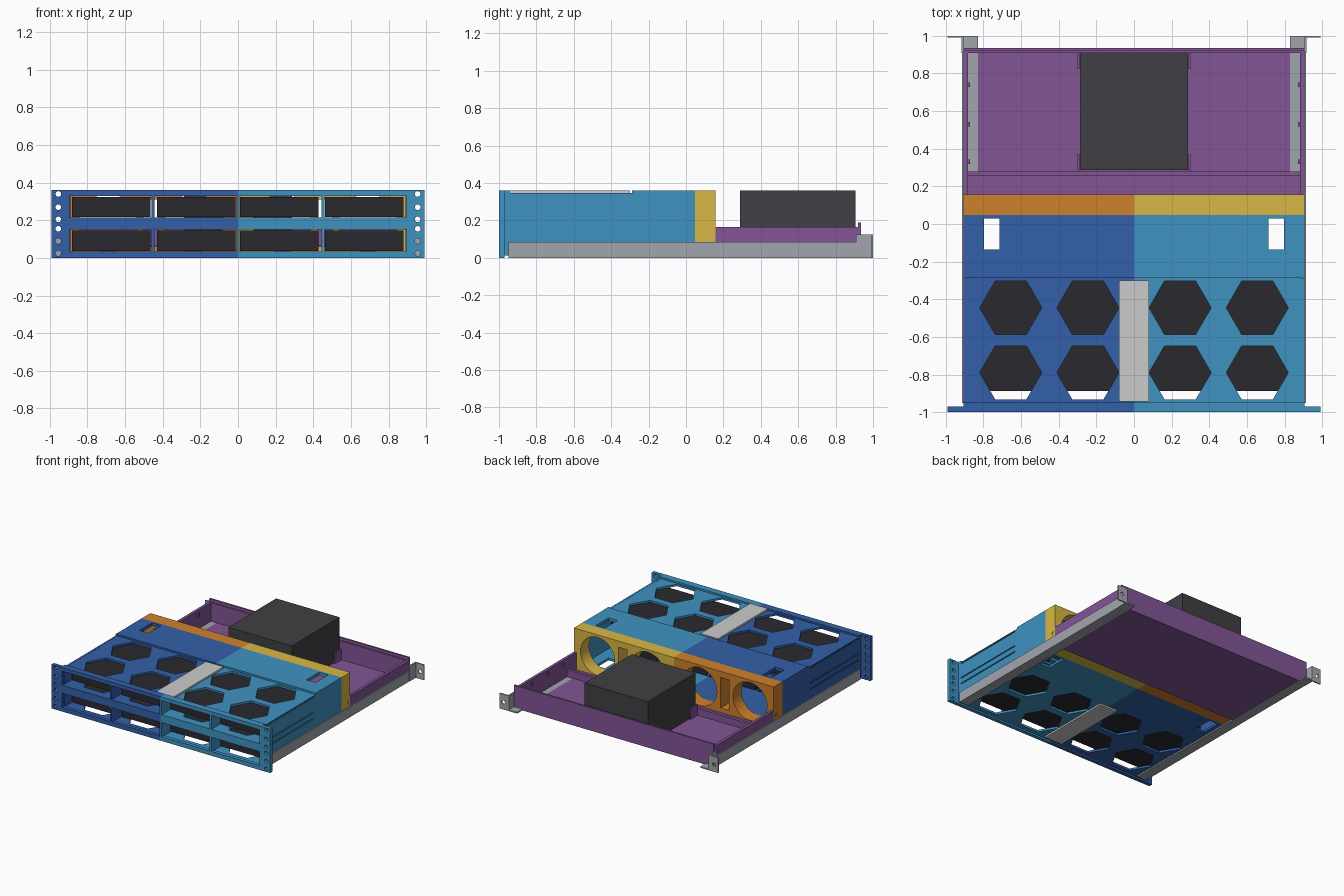
import bpy, bmesh, math
from mathutils import Matrix, Vector

if "Cube" in bpy.data.objects:
    bpy.data.objects.remove(bpy.data.objects["Cube"])


def mat(name, r, g, b):
    m = bpy.data.materials.new(name)
    m.diffuse_color = ((r / 255) ** 2.2, (g / 255) ** 2.2, (b / 255) ** 2.2, 1)
    m.use_nodes = True
    m.node_tree.nodes["Principled BSDF"].inputs["Base Color"].default_value = m.diffuse_color
    return m


NAVY, BLUE = mat("navy", 54, 96, 168), mat("blue", 65, 145, 192)
ORANGE, YELLOW = mat("orange", 206, 128, 48), mat("yellow", 216, 182, 70)
PURPLE, BLACK = mat("purple", 128, 86, 148), mat("black", 66, 66, 70)
DRIVE = mat("drive", 46, 45, 50)
GREY = mat("steel", 160, 165, 172)


def to_object(name, bm, m=None):
    me = bpy.data.meshes.new(name)
    bm.to_mesh(me)
    bm.free()
    ob = bpy.data.objects.new(name, me)
    bpy.context.collection.objects.link(ob)
    if m:
        me.materials.append(m)
    return ob


def add_box(bm, x0, x1, y0, y1, z0, z1):
    s = Matrix.Diagonal((x1 - x0, y1 - y0, z1 - z0, 1))
    c = Matrix.Translation(((x0 + x1) / 2, (y0 + y1) / 2, (z0 + z1) / 2))
    bmesh.ops.create_cube(bm, size=1, matrix=c @ s)


def add_prism(bm, x, y, z, r, depth, sides, axis):
    # axis "Z" upright (corner on x), "Y" lying front to back
    rot = Matrix.Rotation(math.pi / 2, 4, "Z" if axis == "Z" else "X")
    bmesh.ops.create_cone(bm, cap_ends=True, segments=sides, radius1=r, radius2=r,
                          depth=depth, matrix=Matrix.Translation((x, y, z)) @ rot)


def boxes(name, m, *dims):
    bm = bmesh.new()
    for d in dims:
        add_box(bm, *d)
    return to_object(name, bm, m)


def panel(dim, box_cuts=(), prism_cuts=()):
    """One plate with holes cut into it, returned as a bare mesh."""
    ob = boxes("panel", None, dim)
    cb = bmesh.new()
    for c in box_cuts:
        add_box(cb, *c)
    for c in prism_cuts:
        add_prism(cb, *c)
    cutter = to_object("cutter", cb)
    cutter.hide_render = True
    mod = ob.modifiers.new("cut", "BOOLEAN")
    mod.operation, mod.solver, mod.object = "DIFFERENCE", "EXACT", cutter
    me = bpy.data.meshes.new_from_object(
        ob.evaluated_get(bpy.context.evaluated_depsgraph_get()))
    bpy.data.objects.remove(ob)
    bpy.data.objects.remove(cutter)
    return me


def halves(name, meshes, solid, m_left, m_right):
    """Join the pieces of the right half and mirror them for the left."""
    for side, m, sx in (("right", m_right, 1), ("left", m_left, -1)):
        bm = bmesh.new()
        for me in meshes:
            bm.from_mesh(me)
        for d in solid:
            add_box(bm, *d)
        if sx < 0:
            bmesh.ops.scale(bm, vec=(-1, 1, 1), verts=bm.verts)
            bmesh.ops.reverse_faces(bm, faces=bm.faces)
        ob = to_object(f"{side}_{name}", bm, m)
        for o in bpy.context.selected_objects:
            o.select_set(False)
        ob.select_set(True)
        bpy.context.view_layer.objects.active = ob
        bpy.ops.object.shade_smooth_by_angle(angle=math.radians(30))


# Front plate with bay openings and rack holes
bays = [(x0, x1, -1.1, -0.9, z0, z1) for x0, x1 in ((0.009, 0.444), (0.46, 0.895))
        for z0, z1 in ((0.035, 0.15), (0.215, 0.33))]
holes = [(0.955, -0.98, z, 0.015, 0.2, 20, "Y")
         for z in (0.025, 0.09, 0.155, 0.205, 0.27, 0.34)]
pieces = [panel((0, 0.99, -1, -0.97, 0, 0.36), bays, holes)]

# Drive shelves with hexagonal vents
hexes = [(x, y, 0.18, 0.165, 1, 6, "Z") for x in (0.245, 0.655) for y in (-0.445, -0.79)]
for z0, z1 in ((0.013, 0.03), (0.15, 0.166), (0.2, 0.215), (0.33, 0.346)):
    pieces.append(panel((0, 0.892, -0.975, -0.28, z0, z1), (), hexes))

# Cable bay roof and floor
for z0, z1 in ((0.335, 0.36), (0.012, 0.03)):
    pieces.append(panel((0, 0.892, -0.285, 0.047, z0, z1),
                        [(0.715, 0.797, -0.135, 0.028, -0.1, 0.5)]))

# Side wall with grooves and the lowered roof edge
grooves = [(0.898, 1, -0.94, -0.31, z, z + 0.01) for z in (0.155, 0.205, 0.33)]
pieces.append(panel((0.89, 0.905, -0.975, 0.047, 0.012, 0.36),
                    grooves + [(0.8, 1, -0.945, -0.29, 0.347, 0.5)]))

# Bay dividers and roof lip behind the front plate
solid = [(0.446, 0.458, -0.97, -0.29, 0.02, 0.16), (0.446, 0.458, -0.97, -0.29, 0.205, 0.34),
         (0, 0.008, -0.97, -0.29, 0.02, 0.34), (0, 0.9, -0.972, -0.945, 0.33, 0.36)]
halves("drive_cage", pieces, solid, NAVY, BLUE)

# Fan wall with round openings and cable slots
fans = [(x, 0.1, 0.185, 0.155, 0.5, 48, "Y") for x in (0.235, 0.69)]
wall = panel((0, 0.905, 0.047, 0.158, 0.012, 0.36),
             [(0.425, 0.5, 0, 0.3, 0.06, 0.31), (0.9, 1, 0.122, 0.138, 0.11, 0.135)], fans)
halves("fan_wall", [wall], [], ORANGE, YELLOW)

# Hard drives
for row, z in enumerate((0.038, 0.218)):
    for col, x in enumerate((-0.883, -0.43, 0.01, 0.463)):
        boxes(f"hard_drive_{row}_{col}", DRIVE, (x, x + 0.417, -0.887, -0.285, z, z + 0.107))

# Joining strips on roof and floor
boxes("top_strip", None, (-0.08, 0.08, -0.943, -0.3, 0.345, 0.36))
boxes("bottom_strip", None, (-0.08, 0.08, -0.943, -0.3, 0, 0.015))

# Rear tray: floor, side walls, back wall, cross rib, supply corner clips
tray = [(-0.83, 0.83, 0.158, 0.935, 0.002, 0.014), (-0.905, 0.905, 0.158, 0.255, 0.012, 0.024),
        (-0.905, 0.905, 0.255, 0.28, 0.012, 0.07), (-0.905, 0.905, 0.91, 0.935, 0.012, 0.165),
        (-0.905, 0.905, 0.92, 0.935, 0.16, 0.188)]
for s in (-1, 1):
    def side(a, b, *rest):
        return (min(s * a, s * b), max(s * a, s * b), *rest)
    tray.append(side(0.882, 0.905, 0.158, 0.93, 0.012, 0.165))
    for y0, y1 in ((0.28, 0.37), (0.825, 0.915)):
        tray.append(side(0.29, 0.302, y0, y1, 0.012, 0.1))
    for y in (0.33, 0.53, 0.74):
        tray.append(side(0.872, 0.885, y - 0.012, y + 0.012, 0.12, 0.145))

    # Rack rail: web, bottom flange, rear ear
    ob = boxes(("left" if s < 0 else "right") + "_rail", GREY,
               side(0.905, 0.914, -0.95, 0.92, 0, 0.085),
               side(0.83, 0.914, -0.95, 1, 0, 0.011),
               side(0.905, 0.917, 0.91, 1, 0, 0.125))
    bm = bmesh.new()
    bm.from_mesh(ob.data)
    me = panel(side(0.91, 0.99, 0.99, 1, 0, 0.125), (),
               [(s * 0.955, 1, z, 0.015, 0.2, 20, "Y") for z in (0.06,)])
    bm.from_mesh(me)
    bm.to_mesh(ob.data)
    bm.free()
boxes("rear_tray", PURPLE, *tray)

# Power supply
boxes("power_supply", BLACK, (-0.288, 0.286, 0.288, 0.905, 0.012, 0.36))
